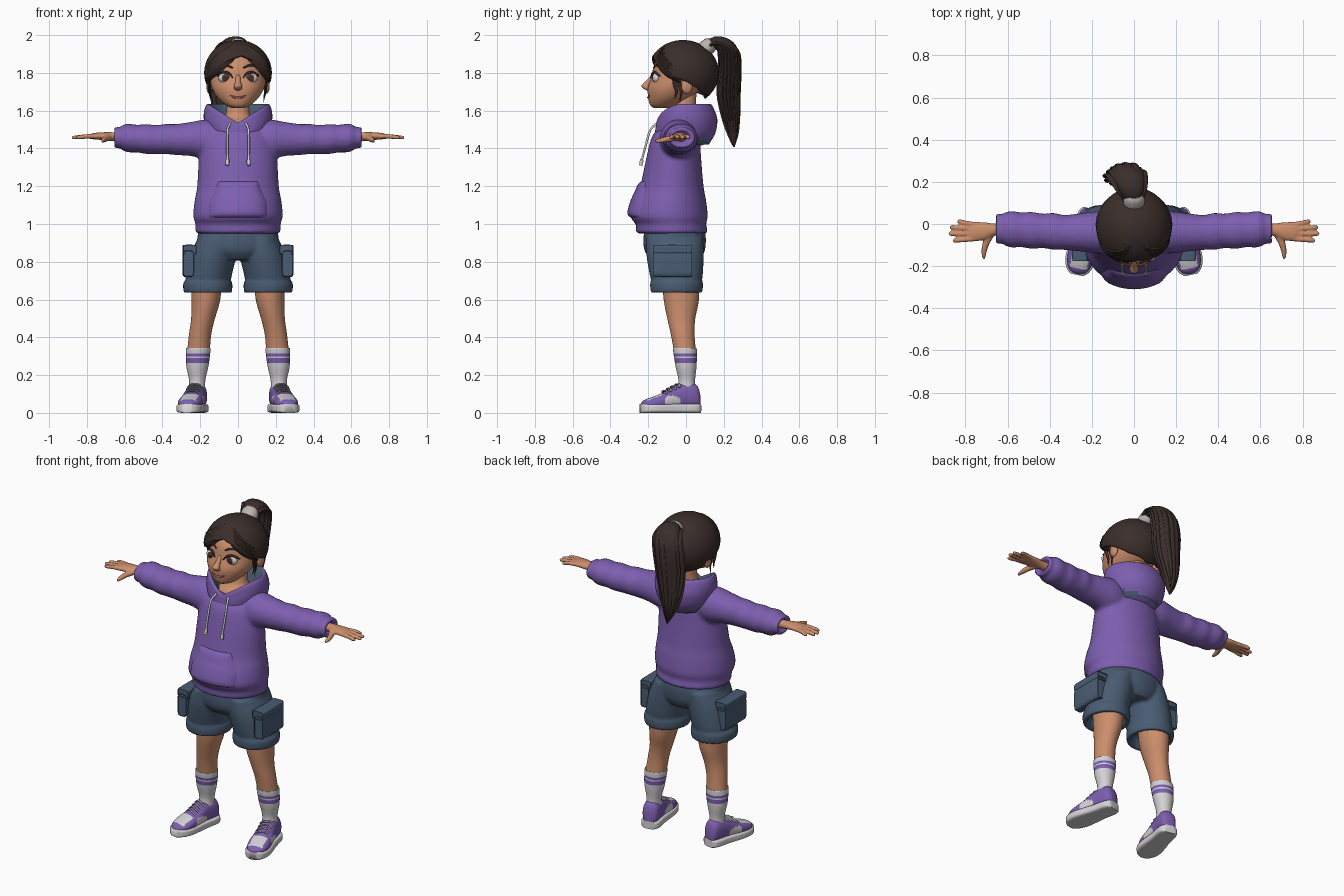
import bpy, bmesh, math, random
from mathutils import Vector
from mathutils.bvhtree import BVHTree

random.seed(4)
C = {"purple": (.205, .114, .43), "denim": (.068, .108, .17), "skin": (.6, .27, .15), "hair": (.042, .027, .023),
     "white": (.66, .64, .66), "tie": (.5, .45, .43), "iris": (.08, .035, .02), "lips": (.36, .11, .08),
     "lace": (.33, .31, .33)}
M = {}
for k, c in C.items():
    M[k] = bpy.data.materials.new(k)
    M[k].diffuse_color = (*c, 1)


def skin(name, rows, mat, cap=True):
    """Closed rings of points bridged into one mesh."""
    bm = bmesh.new()
    vs = [[bm.verts.new(p) for p in r] for r in rows]
    n = len(vs[0])
    for a, b in zip(vs, vs[1:]):
        for i in range(n):
            bm.faces.new((a[i], a[(i + 1) % n], b[(i + 1) % n], b[i]))
    bm.faces.new(vs[0])
    if cap:
        bm.faces.new(vs[-1])
    bmesh.ops.recalc_face_normals(bm, faces=bm.faces)
    me = bpy.data.meshes.new(name)
    bm.to_mesh(me)
    bm.free()
    me.materials.append(M[mat])
    ob = bpy.data.objects.new(name, me)
    bpy.context.collection.objects.link(ob)
    return ob


def smooth_path(rings, sub):
    out = []
    for i in range(len(rings) - 1):
        a, b, c, d = (rings[max(0, min(len(rings) - 1, j))] for j in (i - 1, i, i + 1, i + 2))
        for s in range(sub):
            t = s / sub
            out.append([.5 * (2 * q + (r - p) * t + (2 * p - 5 * q + 4 * r - w) * t * t + (3 * q - p - 3 * r + w) * t ** 3)
                        for p, q, r, w in zip(a, b, c, d)])
    return out + [list(rings[-1])]


def loft(name, rings, mat, axis="z", n=32, sub=4, p=2):
    """Rings are (x, y, z, radius 1, radius 2); axis is x, y, z or a reference vector for a free path."""
    R = smooth_path(rings, sub)
    rows = []
    for i, (x, y, z, a, b) in enumerate(R):
        if isinstance(axis, str):
            u, v = {"z": ((1, 0, 0), (0, 1, 0)), "x": ((0, 1, 0), (0, 0, 1)), "y": ((1, 0, 0), (0, 0, 1))}[axis]
            u, v = Vector(u), Vector(v)
        else:
            t = (Vector(R[min(i + 1, len(R) - 1)][:3]) - Vector(R[max(i - 1, 0)][:3])).normalized()
            u = Vector(axis)
            u = (u - t * u.dot(t)).normalized()
            v = t.cross(u)
        row = []
        for k in range(n):
            c, s = math.cos(2 * math.pi * k / n), math.sin(2 * math.pi * k / n)
            f = (abs(c) ** p + abs(s) ** p) ** (-1 / p)
            row.append(Vector((x, y, z)) + u * max(a, .001) * c * f + v * max(b, .001) * s * f)
        rows.append(row)
    return skin(name, rows, mat)


def ball(name, c, r, mat):
    rings = [(c[0], c[1] - r[1] * math.cos(a), c[2], r[0] * math.sin(a), r[2] * math.sin(a))
             for a in [math.pi * (i + .3) / 18.6 for i in range(19)]]
    return loft(name, rings, mat, "y", 28, 1)


def mirror(ob):
    ob.modifiers.new("mirror", "MIRROR").use_mirror_merge = False
    return ob


def fuse(name, obs, voxel, rounds):
    """Join overlapping volumes into one soft skin."""
    with bpy.context.temp_override(active_object=obs[0], selected_editable_objects=obs, selected_objects=obs):
        bpy.ops.object.join()
    ob = mirror(obs[0])
    ob.name = name
    m = ob.modifiers.new("remesh", "REMESH")
    m.mode, m.voxel_size, m.use_smooth_shade = "VOXEL", voxel, True
    m = ob.modifiers.new("soften", "SMOOTH")
    m.iterations, m.factor = rounds, .5


def paint(ob, mat, rule):
    ob.data.materials.append(M[mat])
    for f in ob.data.polygons:
        if rule(f.center, f.normal):
            f.material_index = len(ob.data.materials) - 1


def surface(ob):
    bm = bmesh.new()
    bm.from_mesh(ob.data)
    tree = BVHTree.FromBMesh(bm)
    bm.free()
    return lambda x, z, off=0: Vector((x, tree.ray_cast(Vector((x, -2, z)), Vector((0, 1, 0)))[0].y - off, z))


# hoodie body and sleeves
torso = loft("torso", [(0, -.075, .95, .212, .178), (0, -.075, .96, .225, .19), (0, -.08, 1, .225, .186), (0, -.09, 1.04, .237, .205),
                       (0, -.085, 1.12, .23, .192), (0, -.075, 1.2, .216, .168), (0, -.065, 1.35, .207, .145),
                       (0, -.055, 1.45, .19, .13), (0, -.04, 1.5, .165, .115), (0, -.03, 1.53, .13, .1)], "purple", n=48)
chest = surface(torso)
sleeve = loft("sleeve", [(.05, -.04, 1.44, .08, .09), (.16, -.04, 1.447, .1, .106), (.25, -.04, 1.45, .091, .09),
                         (.33, -.04, 1.447, .083, .082), (.38, -.035, 1.45, .088, .08), (.43, -.033, 1.447, .082, .077),
                         (.49, -.03, 1.45, .088, .079), (.53, -.028, 1.452, .082, .073), (.58, -.025, 1.455, .087, .076),
                         (.61, -.024, 1.457, .08, .068), (.625, -.023, 1.457, .07, .056), (.655, -.023, 1.457, .072, .056),
                         (.657, -.023, 1.457, .052, .038), (.63, -.023, 1.457, .046, .034)], "purple", "x")
fuse("hoodie", [torso, sleeve], .011, 4)

# front pouch pocket, draped over the body
rows = []
for j in range(17):
    row, v = [], j / 16
    half = .16 if v < .4 else .16 - .055 * (v - .4) / .6
    for i in range(25):
        u = i / 12 - 1
        edge = max(abs(u), abs(2 * v - 1))
        row.append(chest(u * half, 1.03 + .2 * v, .018 * (1 - edge ** 8) - .006 * edge ** 8))
    back = [p + Vector((0, .03, 0)) for p in reversed(row)]
    rows.append(row + back)
skin("pouch_pocket", rows, "purple")

# hood: outside, rim, then lining
rows = []
for cy, z, rx, ry in smooth_path([(0, 1.42, .12, .12), (0, 1.48, .165, .155), (0, 1.55, .181, .166), (-.005, 1.6, .179, .157),
                                  (-.01, 1.63, .168, .146), (-.01, 1.63, .152, .13), (-.01, 1.57, .11, .1), (-.01, 1.52, .08, .08)], 4):
    row = []
    for k in range(48):
        c, s = math.cos(math.pi * k / 24), math.sin(math.pi * k / 24)
        row.append((rx * c, cy + ry * s, z - (.1 * (1 - abs(c)) if s < 0 else 0)))
    rows.append(row)
hood = skin("hood", rows, "purple", False)
paint(hood, "denim", lambda c, n: c.z > 1.42 and (c.x / .158) ** 2 + ((c.y + .01) / .136) ** 2 < 1)

# drawstrings
mirror(loft("drawstring", [(.04, -.15, 1.535, .006, .006), (.055, -.188, 1.5, .006, .006), (.057, -.212, 1.42, .006, .006),
                           (.056, -.232, 1.345, .006, .006), (.056, -.234, 1.34, .01, .01), (.056, -.24, 1.31, .009, .009)],
            "white", (1, 0, 0), 10, 3))

# hands
parts = [loft("palm", [(.61, -.025, 1.46, .03, .026), (.66, -.027, 1.462, .029, .024), (.71, -.034, 1.465, .042, .021),
                       (.76, -.036, 1.465, .046, .017), (.785, -.036, 1.463, .038, .012)], "skin", "x", 24)]
for y0, y1, tip in ((-.004, .012, .84), (-.026, -.016, .875), (-.048, -.046, .88), (-.069, -.078, .86)):
    parts.append(loft("finger", [(.745, y0, 1.464, .012, .012), (.8, (y0 + y1) / 2, 1.464, .0125, .012),
                                 (tip - .012, y1, 1.458, .011, .01), (tip, y1, 1.457, .005, .005)], "skin", (0, 1, 0), 12))
parts.append(loft("thumb", [(.675, -.035, 1.46, .02, .018), (.7, -.085, 1.452, .017, .016), (.712, -.13, 1.443, .013, .013),
                            (.713, -.165, 1.437, .007, .007)], "skin", (1, 0, 0), 12))
fuse("hands", parts, .0055, 2)

# shorts
pelvis = loft("pelvis", [(0, -.06, 1, .2, .155), (0, -.06, .93, .215, .165), (0, -.06, .86, .21, .16), (0, -.055, .81, .13, .13)], "denim", n=40)
leg = loft("short_leg", [(.11, -.06, .93, .1, .15), (.13, -.058, .84, .122, .152), (.152, -.052, .74, .122, .142), (.158, -.05, .7, .121, .135),
                         (.16, -.05, .688, .13, .14), (.16, -.05, .645, .129, .138), (.16, -.05, .636, .12, .13),
                         (.16, -.05, .645, .1, .113), (.16, -.05, .7, .095, .105)], "denim")
fuse("shorts", [pelvis, leg], .009, 3)
for name, z, sx, sz, x in (("cargo_pocket", .79, .06, .14, .242), ("pocket_flap", .865, .074, .05, .235)):
    box = loft(name, [(x + .02, -.075 - .095, z, sx * .45, sz * .47), (x + .022, -.075 - .085, z, sx * .5, sz * .5),
                      (x + .022, .015, z, sx * .5, sz * .5), (x + .02, .025, z, sx * .45, sz * .47)], "denim", "y", 32, 2, 7)
    mirror(box)

# legs and striped socks
mirror(loft("leg", [(.165, -.03, .75, .085, .1), (.17, -.025, .6, .076, .093), (.185, -.025, .5, .063, .074),
                    (.2, -.018, .42, .059, .063), (.21, -.005, .32, .06, .058)], "skin"))
sock = mirror(loft("sock", [(.21, -.006, .34, .058, .056), (.21, -.006, .337, .065, .063), (.215, 0, .25, .059, .056),
                            (.216, .004, .17, .043, .044), (.218, 0, .1, .045, .05)], "white", sub=12))
paint(sock, "purple", lambda c, n: .268 < c.z < .287 or .295 < c.z < .317)

# shoes, toes turned out
outline = [(.074, .026, .1), (.06, .043, .142), (.03, .05, .16), (-.02, .051, .157), (-.06, .054, .14), (-.11, .06, .112),
           (-.16, .063, .092), (-.2, .056, .078), (-.228, .04, .066), (-.242, .02, .05)]
shoe = loft("shoe", [(0, y, (.02 + t) / 2, w, (t - .02) / 2) for y, w, t in outline], "purple", "y", 36, 6, 2.4)
paint(shoe, "white", lambda c, n: (abs(n.x) > .5 and ((c.y + .085) / .045) ** 2 + ((c.z - .065) / .026) ** 2 < 1)
      or (n.z > .4 and -.215 < c.y < -.135 and abs(c.x) < .042))
sole = loft("sole", [(0, y * 1.02, .024, w + .008, .024) for y, w, t in outline], "white", "y", 36, 4, 5)
feet = [shoe, sole]
for y, z in ((-.045, .15), (-.068, .139), (-.091, .127), (-.114, .115)):
    feet.append(loft("lace", [(-.04, y, z - .016, .006, .005), (-.02, y - .008, z, .006, .005), (.02, y + .006, z, .006, .005),
                              (.04, y, z - .016, .006, .005)], "lace", (0, 1, 0), 8, 3))
for ob in feet:
    for v in ob.data.vertices:
        x, y = v.co.x, v.co.y
        a = math.radians(12)
        v.co.x, v.co.y = .22 + x * math.cos(a) - y * math.sin(a), x * math.sin(a) + y * math.cos(a)
    mirror(ob)

# neck and head
loft("neck", [(0, -.03, 1.49, .11, .1), (0, -.025, 1.54, .096, .086), (0, -.01, 1.58, .064, .06), (0, 0, 1.7, .056, .056)], "skin")
head = loft("head", [(0, -.13, 1.614, .03, .04), (0, -.118, 1.63, .067, .072), (0, -.088, 1.67, .11, .112), (0, -.06, 1.72, .138, .142),
                     (0, -.03, 1.78, .149, .152), (0, -.015, 1.85, .144, .15), (0, -.01, 1.92, .085, .095), (0, -.01, 1.945, .035, .04)],
            "skin", n=48, sub=6)
face = surface(head)
loft("nose", [(0, -.17, 1.79, .012, .012), (0, -.197, 1.755, .014, .017), (0, -.214, 1.733, .021, .022),
              (0, -.207, 1.715, .02, .016), (0, -.195, 1.706, .008, .008)], "skin", n=20)
mirror(ball("ear", (.152, .005, 1.732), (.016, .03, .042), "skin"))


def stroke(name, pts, w, mat, off=0.0):
    rings = [(*face(x, z, off), w * k, w * k) for x, z, k in pts]
    return loft(name, rings, mat, (0, 1, 0), 8, 4)


# eyes, lashes, brows and mouth
e = face(.066, 1.773, -.012)
eye = mirror(ball("eye", e, (.037, .023, .029), "white"))
paint(eye, "iris", lambda c, n: n.y < 0 and math.hypot(c.x - e.x + .002, c.z - e.z) < .022)
paint(eye, "hair", lambda c, n: n.y < 0 and math.hypot(c.x - e.x + .002, c.z - e.z) < .011)
mirror(stroke("lashes", [(.028, 1.774, .4), (.045, 1.796, 1), (.07, 1.804, 1.2), (.095, 1.793, 1.2), (.111, 1.783, .4)], .0055, "hair", .007))
mirror(stroke("eyebrow", [(.028, 1.826, .6), (.06, 1.84, 1.1), (.09, 1.836, .9), (.112, 1.82, .3)], .006, "hair", .001))
stroke("mouth", [(-.042, 1.682, .4), (-.022, 1.672, 1), (0, 1.67, 1.2), (.022, 1.672, 1), (.042, 1.682, .4)], .0055, "lips")


# hair cap with a curved hairline
def scalp(th, ph, k=1.0):
    th, ph = math.radians(th), math.radians(ph)
    return Vector((.165 * k * math.sin(th) * math.sin(ph), -.015 - .175 * k * math.cos(th) * math.sin(ph), 1.8 + .16 * k * math.cos(ph)))


def hairline(th):
    d = min(abs(th - 6), 180)
    keys = [(0, 57), (25, 67), (45, 82), (65, 97), (90, 106), (125, 128), (180, 142)]
    for (a, p), (b, q) in zip(keys, keys[1:]):
        if d <= b:
            return p + (q - p) * (d - a) / (b - a)


cap = skin("hair_cap", [[scalp(th, hairline(th) * (.03 + .97 * j / 24)) for th in range(-180, 180, 6)] for j in range(25)], "hair", False)
m = cap.modifiers.new("thickness", "SOLIDIFY")
m.thickness, m.offset = .014, -1


# swept fringe and loose side strands
def lock(name, pts, w):
    rings = [(*scalp(t, p, 1.0), .011 * k, w * k) for t, p, k in pts]
    loft(name, rings, "hair", (0, 1, 0), 10, 5)


for i in range(4):
    d = i * 7
    lock("fringe_left", [(8, 32 - d * .5, .4), (-14, 58 - d, .9), (-38, 79 - d, 1.1), (-60, 95 - d, .9), (-80, 108 - d, .3)], .024)
    lock("fringe_right", [(8, 32 - d * .5, .4), (28, 60 - d, .9), (48, 80 - d, 1), (66, 96 - d, .9), (84, 108 - d, .3)], .022)
for x, y, z in ((-.156, -.06, 1.66), (-.15, -.035, 1.63), (.15, -.055, 1.665), (.145, -.03, 1.64)):
    s = math.copysign(1, x)
    loft("side_strand", [(s * .155, y - .01, 1.8, .006, .012), (x, y - .005, 1.74, .006, .01), (x * .98, y + .005, 1.7, .005, .007),
                         (x * .93, y - .005, z, .001, .001)], "hair", (1, 0, 0), 8)

# hair tie and ponytail
loft("hair_tie", [(0, .085, 1.915, .04, .035), (0, .1, 1.927, .05, .042), (0, .125, 1.945, .05, .042), (0, .14, 1.955, .04, .034)], "tie", (1, 0, 0), 20)
tail = [(0, .11, 1.935, .035, .03), (-.01, .165, 1.958, .06, .036), (-.025, .222, 1.92, .08, .05), (-.04, .232, 1.83, .085, .056),
        (-.05, .226, 1.7, .078, .058), (-.06, .238, 1.57, .056, .042), (-.058, .25, 1.48, .025, .02), (-.05, .255, 1.42, .004, .004)]
loft("ponytail", tail, "hair", (1, 0, 0), 28, 6)
for i in range(16):
    a, q, end = 2 * math.pi * i / 16, random.uniform(.88, 1.08), random.uniform(-.02, .06)
    pts = [(x + math.cos(a) * rx * q, y + math.sin(a) * ry * q * (.3 if j < 2 else .9), z + (end * j / 7 if j > 3 else 0),
            (.012, .016, .018, .018, .016, .012, .008, .001)[j], .01 if j < 7 else .001) for j, (x, y, z, rx, ry) in enumerate(tail)]
    loft("tail_strand", pts, "hair", (1, 0, 0), 8)

# smooth shading with crisp edges
bpy.ops.object.select_all(action="DESELECT")
for ob in bpy.context.scene.objects:
    ob.select_set(True)
    bpy.context.view_layer.objects.active = ob
bpy.ops.object.shade_smooth_by_angle(angle=math.radians(50))
